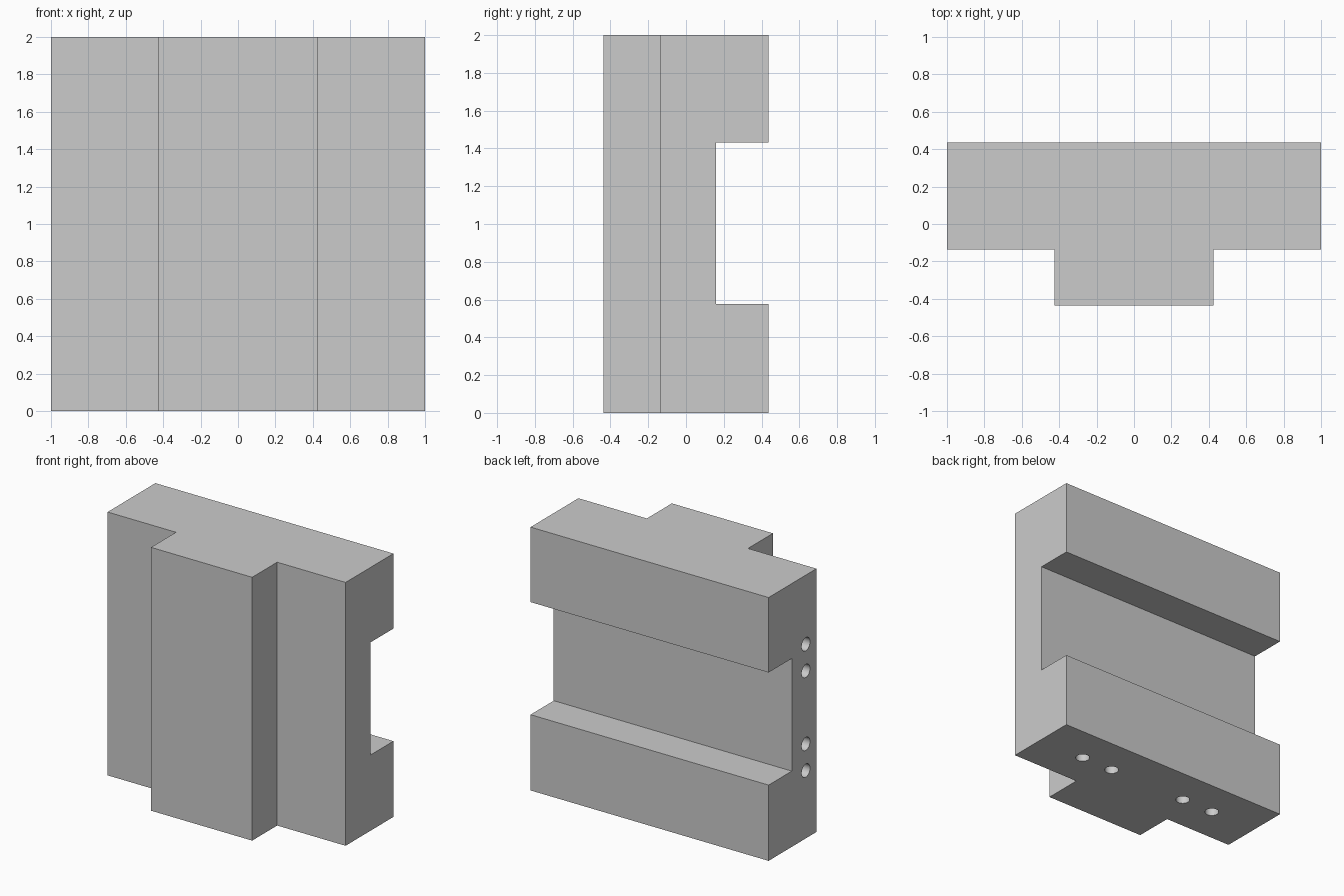
import bpy
import bmesh
from math import pi
from mathutils import Matrix, Vector

if "Cube" in bpy.data.objects:
    bpy.data.objects.remove(bpy.data.objects["Cube"])


def finish(bm, name):
    bmesh.ops.recalc_face_normals(bm, faces=bm.faces)
    mesh = bpy.data.meshes.new(name)
    bm.to_mesh(mesh)
    bm.free()
    obj = bpy.data.objects.new(name, mesh)
    bpy.context.collection.objects.link(obj)
    return obj


def add_pin(bm, centre, rotation):
    bmesh.ops.create_cone(bm, cap_ends=True, segments=32,
                          radius1=HOLE_R, radius2=HOLE_R, depth=2 * HOLE_DEPTH,
                          matrix=Matrix.Translation(centre) @ rotation)


HOLE_R, HOLE_DEPTH = 0.05, 0.2
BACK, FRONT, STEP = 0.437, -0.437, -0.137
RIB = 0.425

# Block with a vertical rib on the front: T-shaped plan extruded upwards
half = [(RIB, FRONT), (RIB, STEP), (1, STEP), (1, BACK)]
plan = half + [(-x, y) for x, y in reversed(half)]
bm = bmesh.new()
base = bm.faces.new([bm.verts.new((x, y, 0)) for x, y in plan])
top = bmesh.ops.extrude_face_region(bm, geom=[base])["geom"]
bmesh.ops.translate(bm, vec=(0, 0, 2),
                    verts=[v for v in top if isinstance(v, bmesh.types.BMVert)])
block = finish(bm, "slotted_block")

# Horizontal slot across the back
bm = bmesh.new()
bmesh.ops.create_cube(bm, size=1, matrix=Matrix.Translation((0, 0.159 + 0.25, 1.003))
                      @ Matrix.Diagonal((2.4, 0.5, 0.855, 1)))
slot = finish(bm, "slot_cutter")

# Blind holes: four in the left side, four in the underside
bm = bmesh.new()
for s in (-1, 1):
    for dz in (0.277, 0.48):
        add_pin(bm, Vector((-1, -0.01, 0.995 + s * dz)), Matrix.Rotation(pi / 2, 4, 'Y'))
    for dx in (0.333, 0.605):
        add_pin(bm, Vector((s * dx, 0.147, 0)), Matrix.Identity(4))
holes = finish(bm, "hole_cutter")

# Cut the block and remove the cutters
bpy.context.view_layer.objects.active = block
block.select_set(True)
for cutter in (slot, holes):
    mod = block.modifiers.new(cutter.name, 'BOOLEAN')
    mod.operation = 'DIFFERENCE'
    mod.solver = 'EXACT'
    mod.object = cutter
    cutter.hide_render = True
    bpy.ops.object.modifier_apply(modifier=mod.name)
    bpy.data.objects.remove(cutter)

bpy.ops.object.shade_smooth_by_angle(angle=pi / 6)
